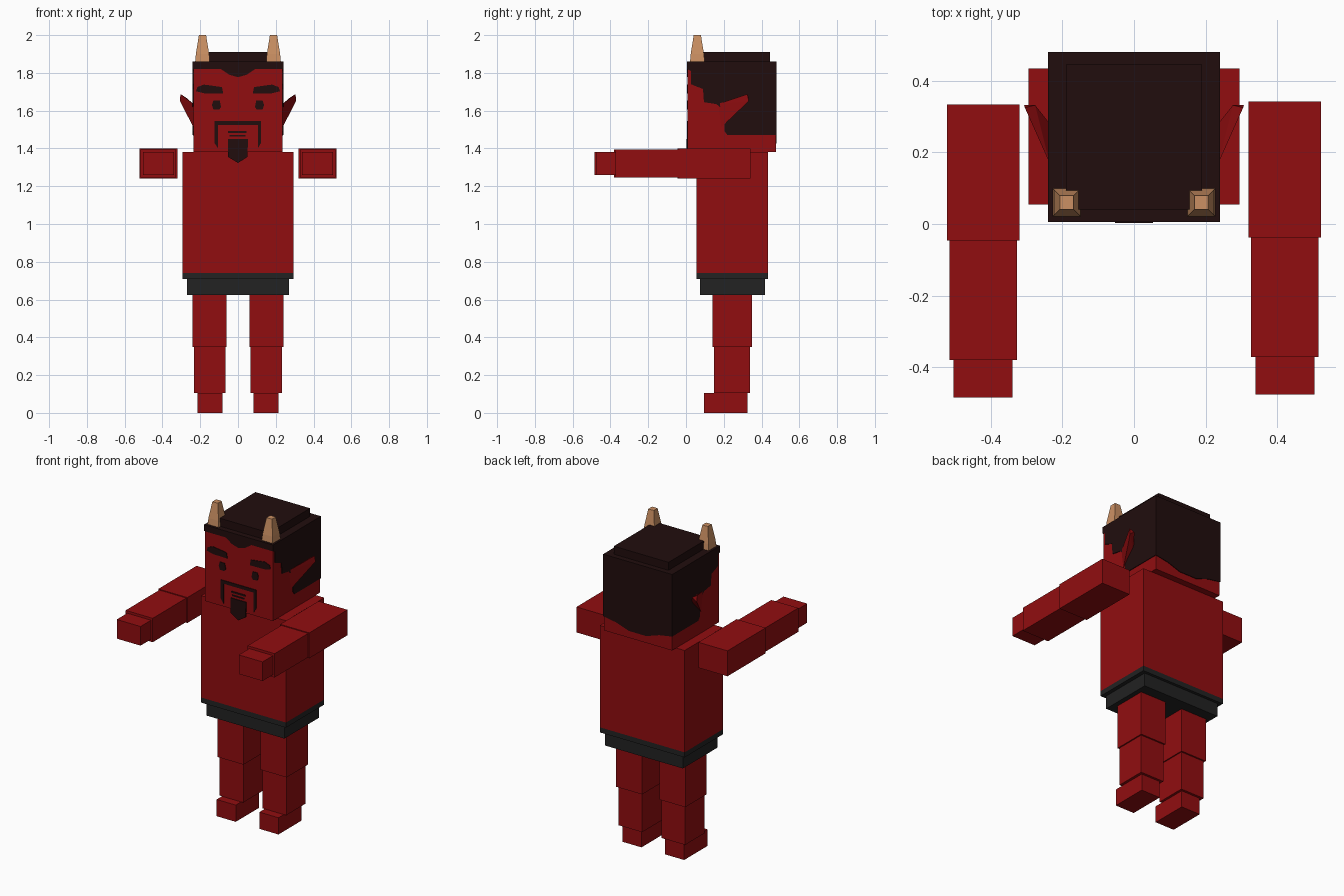
import bpy, bmesh
from mathutils import Vector

if "Cube" in bpy.data.objects:
    bpy.data.objects.remove(bpy.data.objects["Cube"])


def mat(name, rgb):
    m = bpy.data.materials.new(name)
    m.diffuse_color = (*rgb, 1)
    m.use_nodes = True
    m.node_tree.nodes["Principled BSDF"].inputs["Base Color"].default_value = m.diffuse_color
    return m


RED = mat("red skin", (0.285, 0.004, 0.005))
HAIR = mat("dark hair", (0.015, 0.004, 0.004))
CLOTH = mat("charcoal cloth", (0.016, 0.016, 0.016))
HORN = mat("tan horn", (0.60, 0.28, 0.125))


def finish(name, bm, material):
    bmesh.ops.recalc_face_normals(bm, faces=bm.faces)
    me = bpy.data.meshes.new(name)
    bm.to_mesh(me)
    bm.free()
    me.materials.append(material)
    ob = bpy.data.objects.new(name, me)
    bpy.context.collection.objects.link(ob)
    return ob


def box(name, x, y, z, material):
    bm = bmesh.new()
    bmesh.ops.create_cube(bm, size=1)
    for v in bm.verts:
        v.co = Vector([(r[0] + r[1]) / 2 + c * (r[1] - r[0]) for r, c in zip((x, y, z), v.co)])
    return finish(name, bm, material)


def plate(name, pts, axis, a, b, material=HAIR):
    """Flat outline in (x,z) for axis 'y' or (y,z) for axis 'x', spanning a..b along the axis."""
    bm = bmesh.new()
    put = (lambda p, d: (p[0], d, p[1])) if axis == 'y' else (lambda p, d: (d, p[0], p[1]))
    face = bm.faces.new([bm.verts.new(put(p, a)) for p in pts])
    ext = bmesh.ops.extrude_face_region(bm, geom=[face])["geom"]
    shift = Vector((0, b - a, 0)) if axis == 'y' else Vector((b - a, 0, 0))
    bmesh.ops.translate(bm, vec=shift, verts=[g for g in ext if isinstance(g, bmesh.types.BMVert)])
    return finish(name, bm, material)


def hull(name, pts, material):
    bm = bmesh.new()
    for p in pts:
        bm.verts.new(p)
    bmesh.ops.convex_hull(bm, input=bm.verts)
    return finish(name, bm, material)


def rect(x0, x1, z0, z1):
    return [(x0, z0), (x1, z0), (x1, z1), (x0, z1)]


# torso and shorts
box("torso", (-.295, .295), (.055, .435), (.74, 1.38), RED)
box("waistband", (-.295, .295), (.055, .435), (.708, .74), CLOTH)
box("shorts", (-.27, .27), (.075, .417), (.625, .708), CLOTH)

# head with hair on top
F, B, W = .009, .476, .236          # front, back and half width of the bare head
box("head", (-W, W), (F, B), (1.38, 1.855), RED)
box("hair_top", (-.24, .24), (.005, .48), (1.855, 1.86), HAIR)
box("hair_cap", (-.19, .19), (.04, .445), (1.86, 1.91), HAIR)

# hair painted around the head
plate("front_hairline", [(-.24, 1.857), (-.24, 1.82), (-.09, 1.82), (-.045, 1.79), (0, 1.777),
                         (.045, 1.79), (.09, 1.82), (.24, 1.82), (.24, 1.857)], 'y', F - .004, F)
plate("back_hair", [(-.24, 1.857), (-.24, 1.47), (-.15, 1.455), (-.06, 1.425), (.06, 1.425),
                    (.15, 1.455), (.24, 1.47), (.24, 1.857)], 'y', B, B + .004)
side_hair = [(.007, 1.857), (.007, 1.82), (.027, 1.81), (.027, 1.74), (.05, 1.73), (.09, 1.715),
             (.095, 1.645), (.16, 1.635), (.205, 1.6), (.205, 1.49), (.22, 1.47),
             (.478, 1.47), (.478, 1.857)]

# face marks
brow = [(-.215, 1.725), (-.18, 1.738), (-.085, 1.725), (-.078, 1.69), (-.18, 1.692), (-.222, 1.703)]
eye = [(-.13, 1.655), (-.097, 1.655), (-.09, 1.62), (-.1, 1.605), (-.13, 1.607), (-.138, 1.63)]
plate("moustache", [(-.125, 1.545), (-.125, 1.43), (-.105, 1.40), (-.105, 1.525),
                    (.105, 1.525), (.105, 1.40), (.122, 1.43), (.122, 1.545)], 'y', F - .004, F)
plate("mouth_upper", rect(-.052, .045, 1.483, 1.493), 'y', F - .004, F)
plate("mouth_lower", rect(-.045, .04, 1.463, 1.471), 'y', F - .004, F)
plate("goatee", [(-.053, 1.45), (-.053, 1.355), (0, 1.323), (.05, 1.355), (.053, 1.45)], 'y', F - .006, F + .003)

for s, side in ((-1, "left"), (1, "right")):
    def span(a, b):
        return tuple(sorted((s * a, s * b)))

    plate(side + "_side_hair", side_hair, 'x', s * W, s * (W + .004))
    plate(side + "_eyebrow", [(-s * x, z) for x, z in brow], 'y', F - .004, F)
    plate(side + "_eye", [(-s * x, z) for x, z in eye], 'y', F - .004, F)

    # pointed ear swept backwards
    hull(side + "_ear", [(s * x, y, z) for x, y, z in (
        (.235, .168, 1.635), (.235, .185, 1.51), (.235, .28, 1.62), (.235, .27, 1.60),
        (.305, .325, 1.688), (.307, .332, 1.65), (.276, .332, 1.67))], RED)

    # tapered square horn
    hull(side + "_horn", [(s * .188 + i * r, .06 + j * r, z)
                          for r, z in ((.039, 1.855), (.035, 1.90), (.019, 2.0))
                          for i in (-1, 1) for j in (-1, 1)], HORN)

    # arm held forward; the right one sits slightly further back
    d = .008 if s > 0 else 0
    box(side + "_upper_arm", span(.32, .522), (-.046 + d, .334 + d), (1.24, 1.40), RED)
    box(side + "_forearm", span(.327, .515), (-.38 + d, -.046 + d), (1.245, 1.395), RED)
    box(side + "_hand", span(.339, .504), (-.484 + d, -.38 + d), (1.26, 1.38), RED)

    # leg
    box(side + "_thigh", span(.06, .24), (.14, .35), (.348, .625), RED)
    box(side + "_shin", span(.067, .232), (.148, .34), (.105, .348), RED)
    box(side + "_foot", span(.082, .215), (.095, .325), (0, .105), RED)
